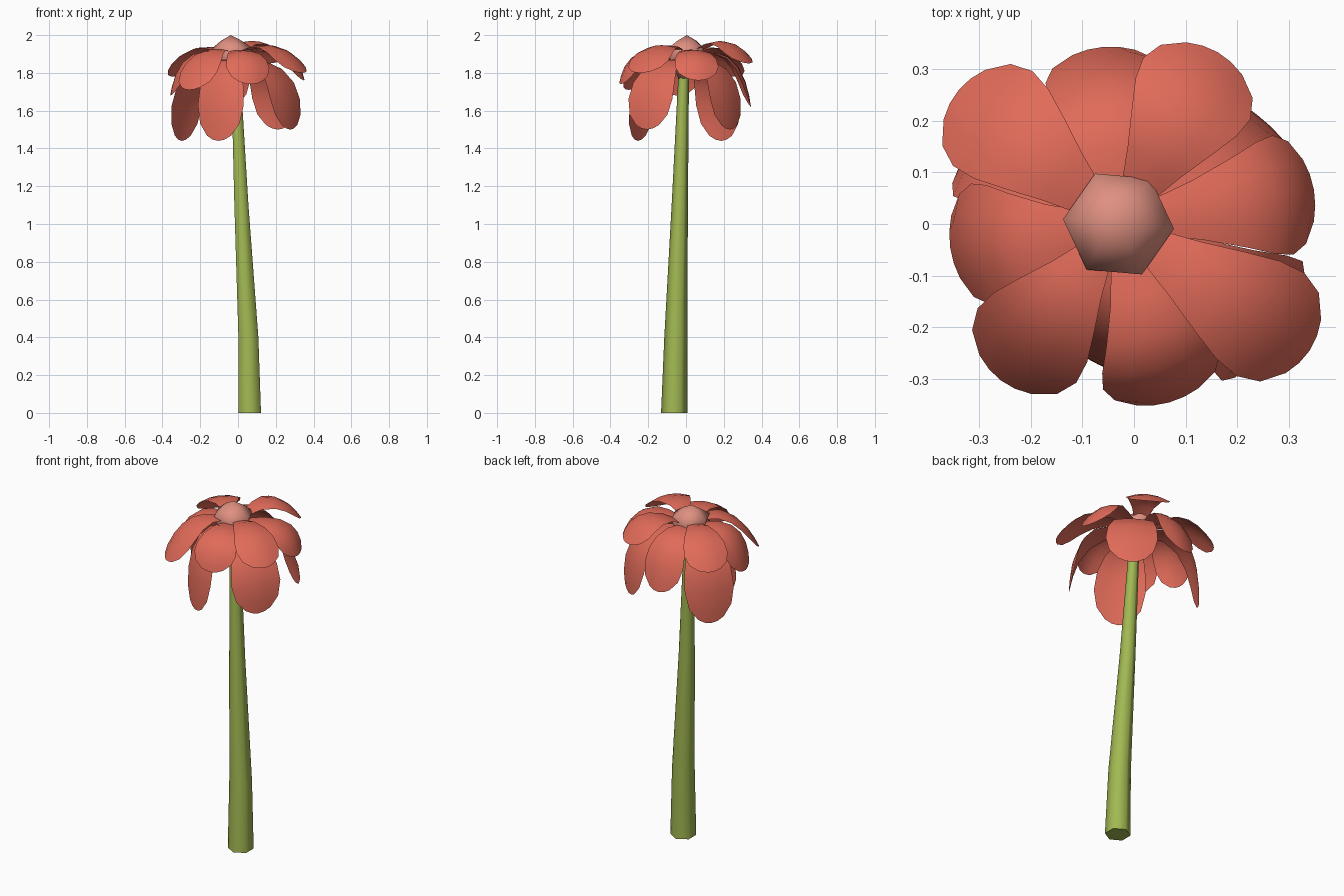
import bpy, bmesh, math
from mathutils import Vector

if "Cube" in bpy.data.objects:
    bpy.data.objects.remove(bpy.data.objects["Cube"], do_unlink=True)


def material(name, rgb):
    m = bpy.data.materials.new(name)
    m.use_nodes = True
    m.diffuse_color = (*rgb, 1)
    m.node_tree.nodes["Principled BSDF"].inputs["Base Color"].default_value = (*rgb, 1)
    return m


RED = material("coral red", (0.75, 0.147, 0.10))
PINK = material("pale pink", (0.74, 0.28, 0.22))
GREEN = material("stem green", (0.36, 0.48, 0.085))
HEART = Vector((-0.03, 0.0, 0.0))


def direction(degrees):
    a = math.radians(degrees)
    return Vector((math.cos(a), math.sin(a), 0))


def finish(bm, name, mat):
    mesh = bpy.data.meshes.new(name)
    bm.to_mesh(mesh)
    bm.free()
    mesh.materials.append(mat)
    obj = bpy.data.objects.new(name, mesh)
    bpy.context.collection.objects.link(obj)
    bpy.ops.object.select_all(action="DESELECT")
    obj.select_set(True)
    bpy.context.view_layer.objects.active = obj
    bpy.ops.object.shade_smooth_by_angle(angle=math.radians(75))


def hex_tube(name, mat, rings, turn):
    """Six-sided tube through rings of (x, y, z, radius)."""
    bm = bmesh.new()
    loops = []
    for x, y, z, r in rings:
        loops.append([bm.verts.new(Vector((x, y, z)) + direction(turn + 60 * i) * r) for i in range(6)])
    for low, high in zip(loops, loops[1:]):
        for i in range(6):
            j = (i + 1) % 6
            bm.faces.new((low[i], low[j], high[j], high[i]))
    bm.faces.new(loops[0][::-1])
    bm.faces.new(loops[-1])
    bmesh.ops.remove_doubles(bm, verts=bm.verts, dist=0.0005)
    finish(bm, name, mat)


def petal(name, angle, twist, start, bend, tip, width, camber):
    """Thin arched sheet; start, bend and tip are (reach, height) points, twist turns its face."""
    out = direction(angle)
    side = direction(angle + twist + 90)
    up = Vector((0, 0, 1))
    p0, p1, p2 = (HEART + out * r + up * z for r, z in (start, bend, tip))
    halves = (0.25, 0.50, 0.75, 0.94, 1.0, 0.86, 0.52)
    steps = (0, 0.2, 0.4, 0.6, 0.78, 0.92, 1)
    bm = bmesh.new()
    rows = []
    for s, h in zip(steps, halves):
        row = []
        for v in (-1, -0.5, 0, 0.5, 1):
            t = s * (1 - 0.03 * s * v * v)
            mid = p0 * (1 - t) ** 2 + p1 * 2 * t * (1 - t) + p2 * t * t
            along = ((p1 - p0) * (1 - t) + (p2 - p1) * t).normalized()
            row.append(bm.verts.new(mid + side * (v * h * width / 2)
                                    - along.cross(side) * (camber * (v * h) ** 2)))
        rows.append(row)
    for low, high in zip(rows, rows[1:]):
        for i in range(4):
            bm.faces.new((low[i], high[i], high[i + 1], low[i + 1]))
    finish(bm, name, RED)


# Leaning stem
hex_tube("stem", GREEN, [(0.0615, -0.0625, 0, 0.0695), (0.055, -0.054, 0.4, 0.061),
                         (0.018, -0.033, 1.1, 0.043), (-0.012, -0.012, 1.8, 0.028)], 30)

# Faceted flower heart with a low rounded crown
hex_tube("flower_heart", PINK, [(-0.012, -0.012, 1.77, 0.03), (-0.025, 0, 1.85, 0.085),
                                (-0.03, 0, 1.93, 0.108), (-0.035, 0.005, 1.97, 0.055),
                                (-0.038, 0.005, 2.0, 0.0001)], -5)

# Upper layer of spreading petals: angle, reach, bend height, tip height
for i, (angle, reach, bend, tip) in enumerate([(140, 0.405, 2.0, 1.78), (60, 0.385, 2.05, 1.85),
                                               (-127, 0.38, 1.98, 1.71), (-33.5, 0.445, 2.02, 1.80)]):
    petal(f"upper_petal_{i + 1}", angle, 0, (0.06, 1.915), (reach * 0.68, bend), (reach, tip), 0.24, 0.028)

# Middle layer
for i, (angle, reach, bend, tip) in enumerate([(95, 0.345, 1.97, 1.62), (10, 0.385, 1.99, 1.76),
                                               (-74, 0.36, 1.99, 1.74), (-172, 0.33, 1.97, 1.68)]):
    petal(f"middle_petal_{i + 1}", angle, 0, (0.05, 1.90), (reach * 0.88, bend), (reach, tip), 0.235, 0.03)

# Lower layer of long hanging petals, some turned: angle, twist, reach, tip height
for i, (angle, twist, reach, tip) in enumerate([(-106, -14, 0.265, 1.44), (-34, 0, 0.37, 1.5),
                                                (44, 11, 0.335, 1.5), (145, 0, 0.325, 1.44)]):
    petal(f"lower_petal_{i + 1}", angle, twist, (0.04, 1.875), (reach * 1.02, 1.90), (reach, tip), 0.28, 0.018)
